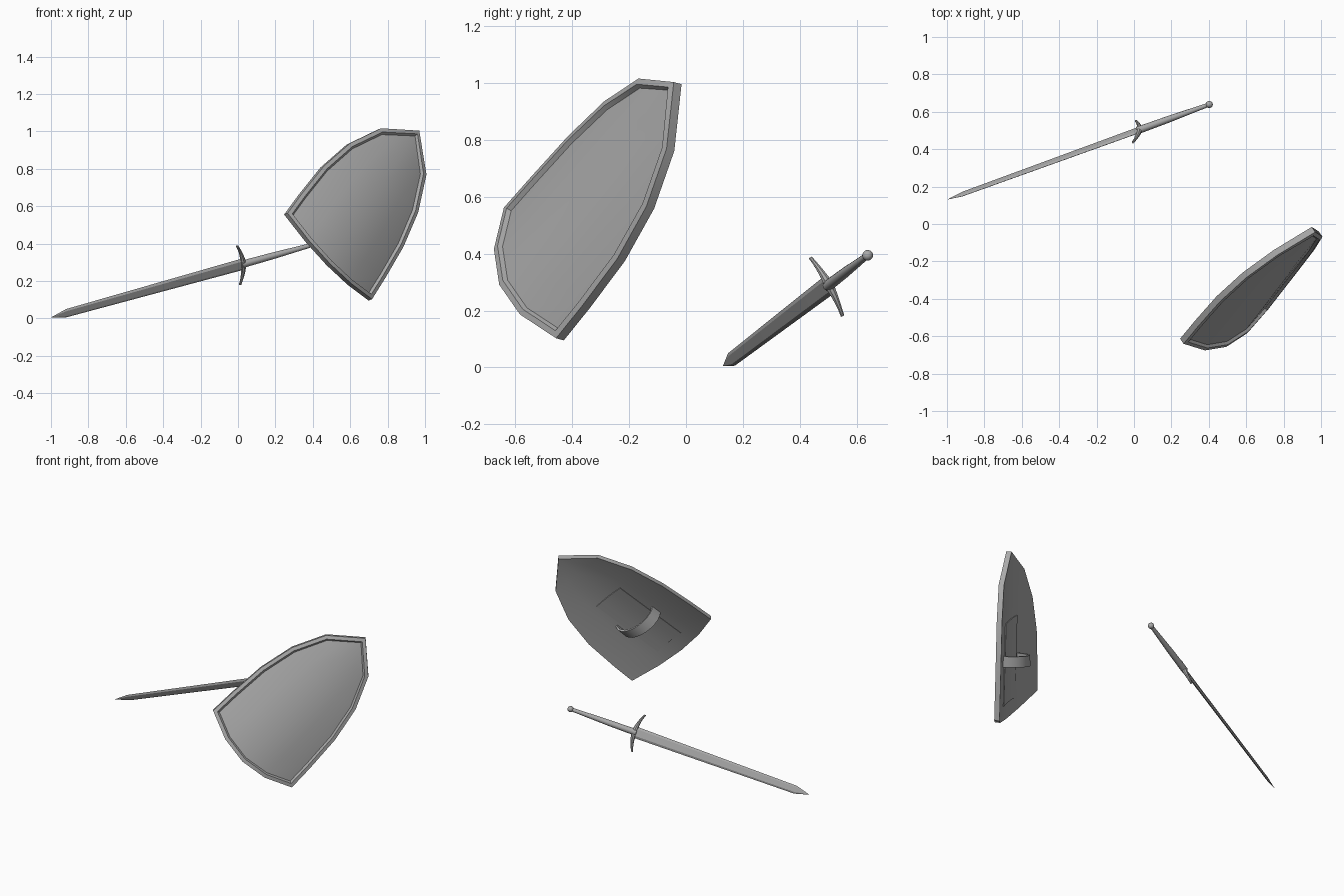
import bpy, bmesh, math
from mathutils import Matrix, Vector

cube = bpy.data.objects.get("Cube")
if cube:
    bpy.data.objects.remove(cube, do_unlink=True)

steel = bpy.data.materials.new("grey steel")
steel.use_nodes = True
grey = (0.4, 0.4, 0.4, 1)
steel.diffuse_color = grey
steel.node_tree.nodes["Principled BSDF"].inputs["Base Color"].default_value = grey


def frame(origin, side, along):
    """Local x = side, y = along, z = their cross product."""
    y = Vector(along).normalized()
    x = Vector(side)
    x = (x - y * x.dot(y)).normalized()
    m = Matrix((x, y, x.cross(y))).transposed().to_4x4()
    m.translation = origin
    return m


SWORD = frame((-1.0, 0.13, 0.005), (0.02, 0.115, -0.205), (1.405, 0.51, 0.39))
SHIELD = frame((0.485, -0.54, 0.33), (0.45, 0.185, -0.45), (0.475, 0.51, 0.67))


def finish(name, bm, matrix, angle=30):
    bmesh.ops.recalc_face_normals(bm, faces=bm.faces)
    me = bpy.data.meshes.new(name)
    bm.to_mesh(me)
    bm.free()
    me.transform(matrix)
    me.materials.append(steel)
    ob = bpy.data.objects.new(name, me)
    bpy.context.collection.objects.link(ob)
    bpy.ops.object.select_all(action='DESELECT')
    ob.select_set(True)
    bpy.context.view_layer.objects.active = ob
    bpy.ops.object.shade_smooth_by_angle(angle=math.radians(angle))
    return ob


def loft(name, rings, matrix, angle=30):
    """Skin a list of equal closed rings and cap both ends."""
    bm = bmesh.new()
    loops = [[bm.verts.new(p) for p in r] for r in rings]
    n = len(loops[0])
    for a, b in zip(loops, loops[1:]):
        for i in range(n):
            j = (i + 1) % n
            bm.faces.new((a[i], a[j], b[j], b[i]))
    bm.faces.new(loops[0])
    bm.faces.new(loops[-1])
    bmesh.ops.remove_doubles(bm, verts=bm.verts, dist=1e-5)
    return finish(name, bm, matrix, angle)


def bulge(u, v):
    """Curved, gently tilted surface of the shield."""
    return 0.067 - 0.07 * v - 0.65 * u * u


def shell(rows, front, back):
    """Solid slab following the bulge, from rows of (u, v) points."""
    bm = bmesh.new()
    for off in (front, back):
        grid = [[bm.verts.new((u, v, bulge(u, v) + off)) for u, v in r] for r in rows]
        for a, b in zip(grid, grid[1:]):
            for i in range(len(a) - 1):
                bm.faces.new((a[i], a[i + 1], b[i + 1], b[i]))
    bmesh.ops.remove_doubles(bm, verts=bm.verts, dist=1e-4)
    bmesh.ops.bridge_loops(bm, edges=[e for e in bm.edges if e.is_boundary])
    bmesh.ops.recalc_face_normals(bm, faces=bm.faces)
    return bm


# Shield: half widths down its length, with a recessed front panel
halves = [(0.335, 0), (0.33, 0.163), (0.315, 0.39), (0.27, 0.61), (0.18, 0.81), (0, 0.967)]
rows = []
for k, (w, v) in enumerate(halves):
    dip = 0.085 * (1 - k / 5)
    rows.append([(w * s, v - dip * (1 - s * s)) for s in (-1, -0.5, 0, 0.5, 1)])
bm = shell(rows, 0.017, -0.017)
panel = [f for f in bm.faces if f.normal.z > 0.6]
bmesh.ops.inset_region(bm, faces=panel, thickness=0.022, use_even_offset=True)
bmesh.ops.inset_region(bm, faces=panel, thickness=0.008, depth=-0.016, use_even_offset=True)
finish("shield", bm, SHIELD)

# Backing plate and arm strap
plate = [[(u, v) for u in (-0.1, -0.05, 0, 0.05, 0.1)] for v in (0.02, 0.28, 0.54)]
finish("backing_plate", shell(plate, -0.014, -0.025), SHIELD)

rings = []
for k in range(13):
    a = math.pi * k / 12
    c, s = math.cos(a), math.sin(a)
    v = 0.285 + 0.025 * c
    ring = []
    for r, d in ((1, -1), (1, 1), (0, 1), (0, -1)):
        ring.append(((0.12 + 0.012 * r) * c, v + 0.034 * d, 0.025 - (0.115 + 0.012 * r) * s))
    rings.append(ring)
loft("arm_strap", rings, SHIELD)

# Sword blade with bevelled edges
rings = []
for y, w, t in ((0, 0, 0), (0.09, 0.025, 0.006), (1.125, 0.035, 0.008)):
    rings.append([(w, y, 0), (w * 0.6, y, t), (-w * 0.6, y, t),
                  (-w, y, 0), (-w * 0.6, y, -t), (w * 0.6, y, -t)])
loft("blade", rings, SWORD, 10)

# Crossguard sweeping toward the blade tip
rings = []
for k in range(-6, 7):
    f = k / 6
    r = 0.007 + 0.011 * (1 - abs(f)) ** 1.5
    y = 1.13 - 0.027 * f * f
    rings.append([(0.118 * f, y + r * math.cos(a), r * math.sin(a))
                  for a in (math.tau * i / 8 for i in range(8))])
loft("crossguard", rings, SWORD)

# Tapered grip
rings = []
for y, r in ((1.12, 0.02), (1.3, 0.018), (1.54, 0.011)):
    rings.append([(r * math.cos(a), y, r * math.sin(a))
                  for a in (math.tau * i / 12 for i in range(12))])
loft("grip", rings, SWORD)

# Round pommel
bm = bmesh.new()
bmesh.ops.create_uvsphere(bm, u_segments=14, v_segments=8, radius=0.019,
                          matrix=Matrix.Translation((0, 1.542, 0)))
finish("pommel", bm, SWORD)
